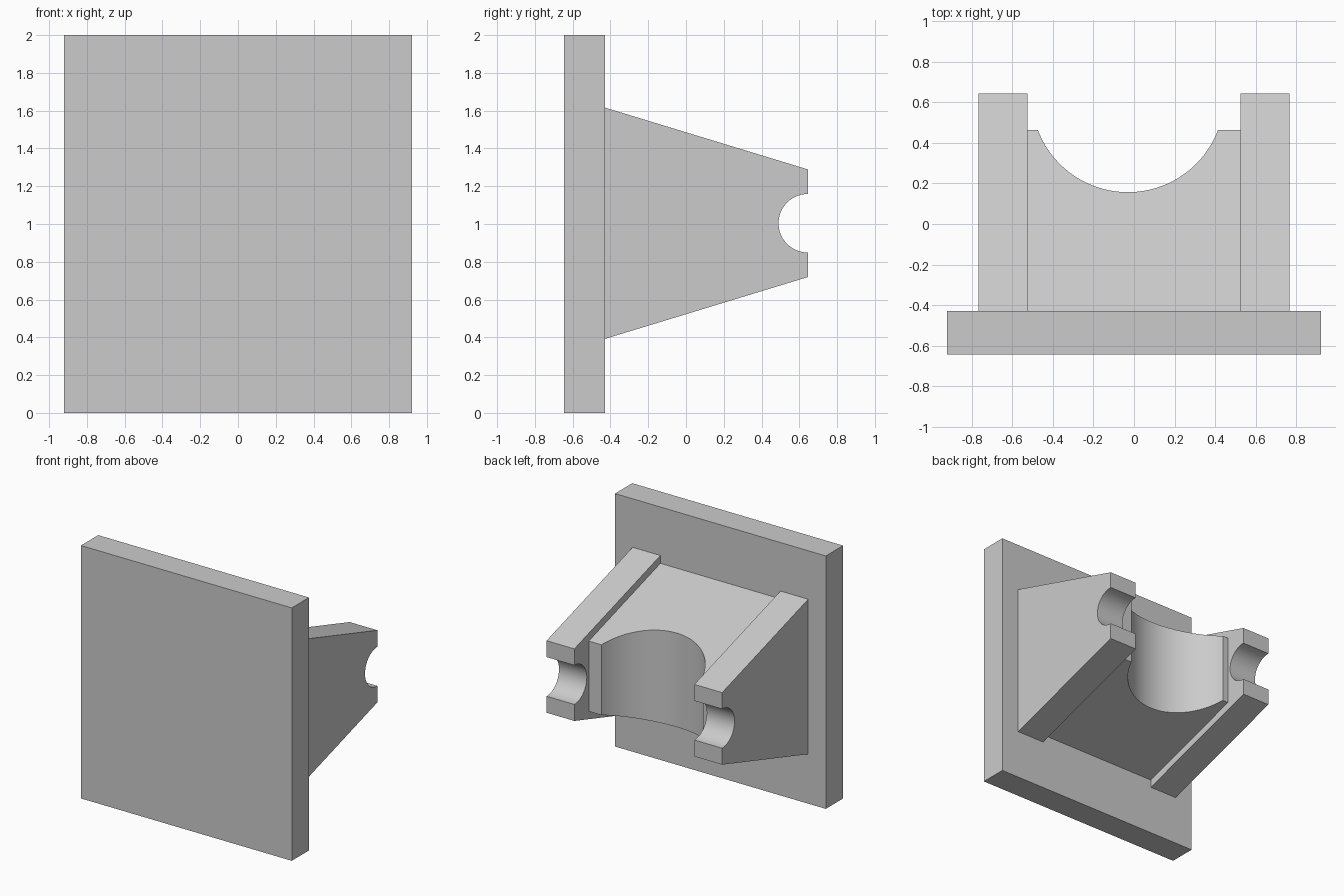
import bpy, bmesh, math

if "Cube" in bpy.data.objects:
    bpy.data.objects.remove(bpy.data.objects["Cube"])

MID = 1.004          # height of the bracket's centre line
Y_ROOT = -0.43       # rear face of the plate, where arms and web begin
Y_TIP = 0.645        # arm tips

grey = bpy.data.materials.new("light grey")
grey.diffuse_color = (0.6, 0.6, 0.6, 1)
grey.use_nodes = True
grey.node_tree.nodes["Principled BSDF"].inputs["Base Color"].default_value = grey.diffuse_color


def half_height(y):
    """Half height of the tapering arms at depth y."""
    return 0.6125 + (0.285 - 0.6125) * (y - Y_ROOT) / (Y_TIP - Y_ROOT)


def prism(name, side_a, side_b):
    """Solid between two matching outlines."""
    bm = bmesh.new()
    a = [bm.verts.new(p) for p in side_a]
    b = [bm.verts.new(p) for p in side_b]
    bm.faces.new(a)
    bm.faces.new(b[::-1])
    n = len(a)
    for i in range(n):
        j = (i + 1) % n
        bm.faces.new((a[j], a[i], b[i], b[j]))
    bmesh.ops.recalc_face_normals(bm, faces=bm.faces[:])
    mesh = bpy.data.meshes.new(name)
    bm.to_mesh(mesh)
    bm.free()
    mesh.materials.append(grey)
    ob = bpy.data.objects.new(name, mesh)
    bpy.context.collection.objects.link(ob)
    bpy.ops.object.select_all(action='DESELECT')
    ob.select_set(True)
    bpy.context.view_layer.objects.active = ob
    bpy.ops.object.shade_smooth_by_angle(angle=math.radians(25))
    return ob


# Mounting plate
rect = [(-0.922, -0.645), (0.922, -0.645), (0.922, Y_ROOT), (-0.922, Y_ROOT)]
prism("mounting_plate", [(x, y, 0) for x, y in rect], [(x, y, 2) for x, y in rect])

# Tapered side arms with a half-round notch in each tip
arm = [(Y_ROOT, MID - half_height(Y_ROOT)), (Y_TIP, MID - half_height(Y_TIP))]
for i in range(33):
    t = -math.pi / 2 - math.pi * i / 32
    arm.append((Y_TIP + 0.155 * math.cos(t), MID + 0.155 * math.sin(t)))
arm += [(Y_TIP, MID + half_height(Y_TIP)), (Y_ROOT, MID + half_height(Y_ROOT))]
for name, x0, x1 in (("left_arm", -0.768, -0.525), ("right_arm", 0.525, 0.768)):
    prism(name, [(x0, y, z) for y, z in arm], [(x1, y, z) for y, z in arm])

# Web between the arms, slightly lower than them, with a round saddle cut
Y_WEB, R, CX, CY = 0.465, 0.4755, -0.03, 0.6325
web = [(-0.525, Y_ROOT), (0.525, Y_ROOT), (0.525, Y_WEB)]
start = math.asin((Y_WEB - CY) / R)
for i in range(49):
    t = start + (-math.pi - 2 * start) * i / 48
    web.append((CX + R * math.cos(t), CY + R * math.sin(t)))
web.append((-0.525, Y_WEB))
prism("saddle_web",
      [(x, y, MID - half_height(y) + 0.062) for x, y in web],
      [(x, y, MID + half_height(y) - 0.062) for x, y in web])
